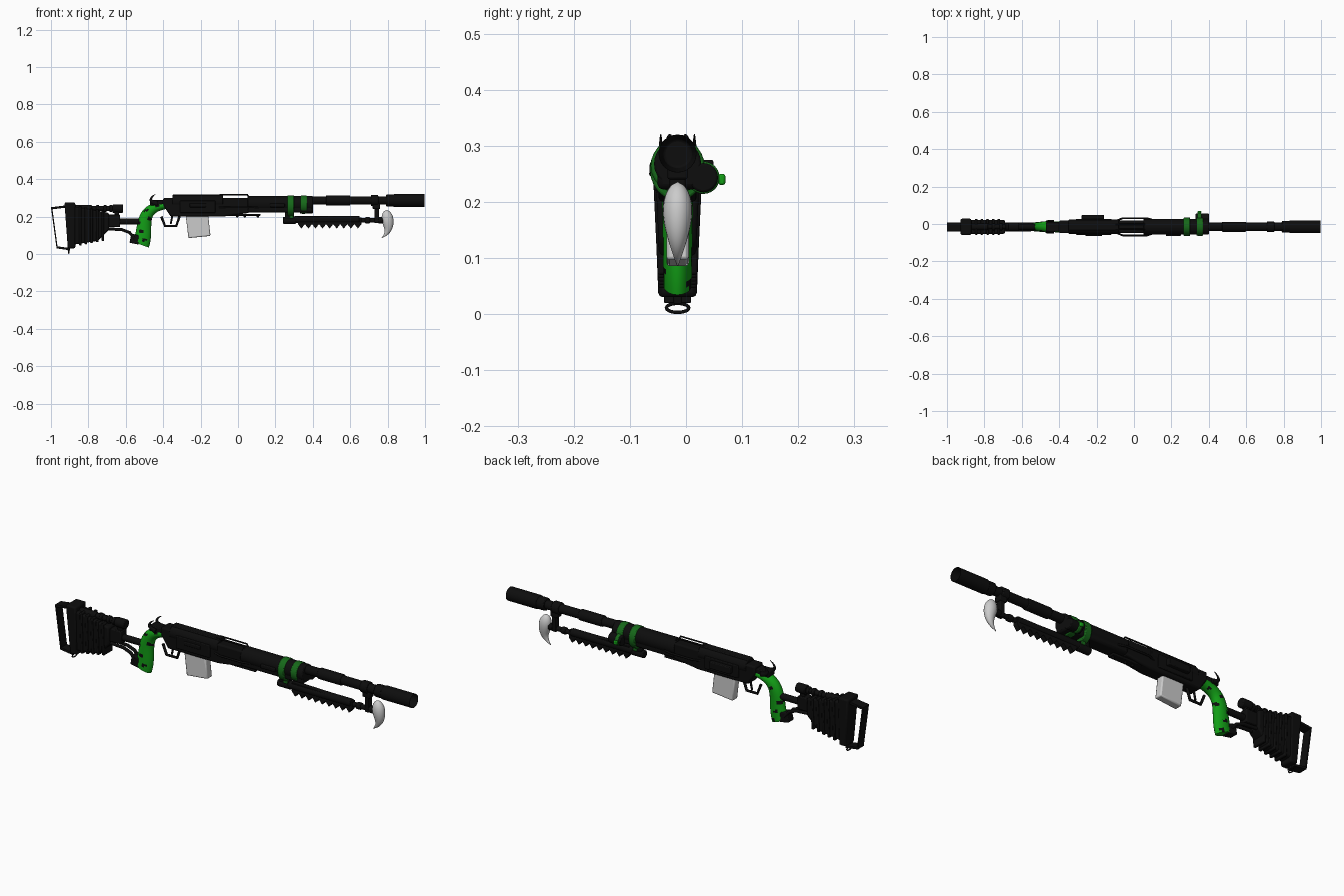
import bpy
import bmesh
import math
from mathutils import Vector, Matrix
from mathutils.geometry import interpolate_bezier

default_cube = bpy.data.objects.get("Cube")
if default_cube:
    bpy.data.objects.remove(default_cube, do_unlink=True)


def material(name, red, green, blue):
    mat = bpy.data.materials.new(name)
    mat.use_nodes = True
    mat.diffuse_color = (red, green, blue, 1)
    mat.node_tree.nodes["Principled BSDF"].inputs["Base Color"].default_value = mat.diffuse_color
    return mat


BLACK = material("matte black", 0.004, 0.004, 0.004)
GREEN = material("bright green", 0.006, 0.34, 0.008)
DARK_GREEN = material("dark green", 0.008, 0.14, 0.01)
GREY = material("light grey", 0.6, 0.6, 0.6)

# Shared axes: centre plane, barrel, lower bar and cheek tube
MIDDLE = -0.015
BARREL_Z = 0.286
BAR_Z = 0.18
CHEEK_Z = 0.243


def finish(name, bm, materials, bevel=0):
    bmesh.ops.recalc_face_normals(bm, faces=bm.faces)
    mesh = bpy.data.meshes.new(name)
    bm.to_mesh(mesh)
    bm.free()
    part = bpy.data.objects.new(name, mesh)
    bpy.context.collection.objects.link(part)
    for mat in materials:
        mesh.materials.append(mat)
    if bevel:
        modifier = part.modifiers.new("Bevel", "BEVEL")
        modifier.width, modifier.segments = bevel, 2
    bpy.ops.object.select_all(action="DESELECT")
    part.select_set(True)
    bpy.context.view_layer.objects.active = part
    bpy.ops.object.shade_smooth_by_angle(angle=math.radians(40))


def skin(bm, rings):
    """Join rings of vertices with quads and cap both ends."""
    for ring, following in zip(rings, rings[1:]):
        for k in range(len(ring)):
            bm.faces.new((ring[k - 1], ring[k], following[k], following[k - 1]))
    bm.faces.new(rings[0])
    return bm.faces.new(rings[-1])


def prism(name, outline, half_width, mat=BLACK, bevel=0.004, y=0, taper=lambda z: 1):
    """Side outline (x, z) extruded across the width."""
    bm = bmesh.new()
    skin(bm, [[bm.verts.new((x, MIDDLE + y + side * half_width * taper(z), z)) for x, z in outline]
              for side in (-1, 1)])
    finish(name, bm, [mat], bevel)


def box(name, back, front, bottom, top, half_width, mat=BLACK, bevel=0.004, y=0):
    outline = [(back, bottom), (front, bottom), (front, top), (back, top)]
    prism(name, outline, half_width, mat, bevel, y)


def rod(name, back, front, radius, z, mat=BLACK, y=0, wide=1, bore=False):
    """Round bar running lengthwise, with softened ends."""
    bm = bmesh.new()
    angles = [math.tau * k / 24 for k in range(24)]
    cap = skin(bm, [[bm.verts.new((x, MIDDLE + y + wide * radius * math.cos(a), z + radius * math.sin(a)))
                     for a in angles] for x in (back, front)])
    if bore:
        bmesh.ops.recalc_face_normals(bm, faces=bm.faces)
        bmesh.ops.inset_region(bm, faces=[cap], thickness=radius / 4)
        bmesh.ops.translate(bm, verts=cap.verts, vec=(-radius * 2, 0, 0))
    finish(name, bm, [mat], 0.004)


def loft(name, ends, handles, radius, half_width, materials, y=0, rule=None):
    """Oval section swept along a side curve; the sizes are functions of t."""
    bm = bmesh.new()
    start, end, lead, trail = [Vector((x, MIDDLE + y, z)) for x, z in (*ends, *handles)]
    points = interpolate_bezier(start, lead, trail, end, 36)
    across, rings = Vector((0, 1, 0)), []
    for i, point in enumerate(points):
        t = i / (len(points) - 1)
        along = points[min(i + 1, len(points) - 1)] - points[max(i - 1, 0)]
        normal = along.cross(across).normalized()
        angles = [math.tau * k / 20 for k in range(20)]
        rings.append([bm.verts.new(point + normal * radius(t) * math.cos(a)
                                   + across * half_width(t) * math.sin(a)) for a in angles])
    skin(bm, rings)
    if rule:
        for face in bm.faces:
            face.material_index = rule(face.calc_center_median())
    finish(name, bm, materials)


def tube(name, points, radius, closed=False):
    curve = bpy.data.curves.new(name, "CURVE")
    curve.dimensions = "3D"
    curve.bevel_depth, curve.bevel_resolution, curve.use_fill_caps = radius, 2, True
    spline = curve.splines.new("POLY")
    spline.points.add(len(points) - 1)
    for target, (x, y, z) in zip(spline.points, points):
        target.co = (x, MIDDLE + y, z, 1)
    spline.use_cyclic_u = closed
    curve.materials.append(BLACK)
    bpy.context.collection.objects.link(bpy.data.objects.new(name, curve))


# Barrel with collars and hollow muzzle tube
rod("barrel", 0.05, 0.84, 0.022, BARREL_Z)
rod("long_collar", 0.47, 0.6, 0.027, BARREL_Z)
rod("short_collar", 0.71, 0.75, 0.029, BARREL_Z)
rod("muzzle_neck", 0.79, 0.84, 0.031, BARREL_Z)
rod("muzzle_tube", 0.83, 1, 0.034, BARREL_Z, bore=True)

# Handguard, green bands and the lamp on the left side
rod("handguard", 0.05, 0.4, 0.042, 0.268)
box("handguard_lower", 0.05, 0.4, 0.222, 0.26, 0.036, bevel=0.01)
rod("wide_band", 0.265, 0.3, 0.056, 0.258, DARK_GREEN, wide=0.88)
box("band_foot", 0.275, 0.297, 0.19, 0.22, 0.018, DARK_GREEN)
rod("front_band", 0.335, 0.37, 0.048, 0.264, DARK_GREEN)
rod("side_lamp", 0.33, 0.4, 0.026, CHEEK_Z, y=0.046)
rod("lamp_band", 0.34, 0.36, 0.029, CHEEK_Z, DARK_GREEN, y=0.046)
box("lamp_knob", 0.34, 0.36, 0.23, 0.25, 0.006, GREEN, y=0.079)
box("side_switch", 0.17, 0.25, 0.25, 0.27, 0.008, y=-0.042)

# Receiver with top cover, rails and side details
prism("receiver", [(-0.4, 0.26), (-0.36, 0.2), (-0.08, 0.2), (0.06, 0.22),
                   (0.06, 0.3), (-0.4, 0.3)], 0.034, bevel=0.008)
rod("receiver_dome", -0.35, -0.08, 0.038, 0.28)
box("top_cover", -0.35, -0.08, 0.29, 0.318, 0.02)
box("lower_rail", -0.08, 0.12, 0.204, 0.215, 0.02)
box("sight_block", -0.47, -0.34, 0.26, 0.288, 0.026)
box("bolt_housing", -0.28, -0.16, 0.24, 0.275, 0.012, y=0.052)
box("ejection_ridge", -0.26, -0.17, 0.25, 0.27, 0.005, y=-0.044)
for side in (-1, 1):
    tube("top_rod", [(x, side * 0.014, z) for x, z in ((-0.1, 0.317), (0.05, 0.317), (0.06, 0.3))], 0.004)
    tube("side_bow", [(x, side * y, 0.25) for x, y in
                      ((-0.1, 0.03), (-0.06, 0.046), (0.07, 0.046), (0.12, 0.03))], 0.005)
    box("side_plate", -0.31, -0.12, 0.22, 0.285, 0.006, y=side * 0.037)
    loft("sight_hook", [(-0.43, 0.27), (-0.44, 0.32)], [(-0.49, 0.28), (-0.46, 0.31)],
         lambda t: 0.012 - 0.011 * t, lambda t: 0.007 - 0.006 * t, [BLACK], side * 0.03)
for x in (-0.01, 0.03, 0.1):
    rod("rail_stud", x, x + 0.012, 0.007, 0.202)

# Magazine, leaning forward
prism("magazine", [(-0.28, 0.21), (-0.16, 0.21), (-0.147, 0.097), (-0.265, 0.085)], 0.02, GREY, 0.006)

# Trigger and guard
tube("trigger_guard", [(x, 0, z) for x, z in ((-0.41, 0.2), (-0.39, 0.15), (-0.33, 0.15), (-0.31, 0.21))], 0.007)
tube("trigger", [(-0.35, 0, 0.21), (-0.36, 0, 0.16)], 0.005)


# Grip with dark mottling
def mottled(centre):
    wave = math.sin(90 * centre.x + 35 * centre.z) + math.sin(120 * centre.z - 40 * centre.x + 60 * centre.y)
    at_heel = centre.x < -0.535 and centre.z < 0.1
    return int(wave > 1.45 or at_heel)


loft("grip", [(-0.33, 0.26), (-0.52, 0.05)], [(-0.55, 0.27), (-0.48, 0.15)],
     lambda t: 0.01 + 0.036 * t ** 0.6, lambda t: 0.03 - 0.005 * t, [GREEN, BLACK], rule=mottled)
prism("grip_heel", [(-0.58, 0.06), (-0.53, 0.05), (-0.53, 0.1), (-0.57, 0.11)], 0.022)

# Struts joining grip and stock
rod("main_strut", -0.69, -0.5, 0.016, 0.173)
for side in (-1, 1):
    tube("lower_strut", [(x, side * 0.016, z) for x, z in
                         ((-0.7, 0.135), (-0.62, 0.13), (-0.58, 0.115), (-0.55, 0.08))], 0.008)


# Ribbed stock, narrower toward its lower edge
def stock_taper(z):
    return min(1, 0.74 + 1.2 * z)


prism("stock_body", [(-0.88, 0.05), (-0.75, 0.07), (-0.69, 0.13), (-0.69, 0.22), (-0.88, 0.255)],
      0.038, bevel=0.008, taper=stock_taper)
box("stock_nose", -0.7, -0.63, 0.145, 0.21, 0.024)
prism("butt_plate", [(-0.91, 0.03), (-0.87, 0.03), (-0.87, 0.276), (-0.928, 0.276)],
      0.044, bevel=0.008, taper=stock_taper)
for i in range(5):
    rib, shrink = -0.85 + 0.03 * i, 0.006 * i
    bottom, top = 0.046 + shrink, 0.256 - shrink
    prism("stock_rib", [(rib, bottom), (rib + 0.014, bottom), (rib + 0.014, top), (rib, top)],
          0.043, taper=stock_taper)

# Flat strap looped behind the butt plate
strap = [Vector(p) for p in ((-0.92, 0.26), (-1, 0.25), (-0.97, 0.03), (-0.9, 0.02))]
strap_centre = Vector((-0.92, 0.14))
inner = [p.lerp(strap_centre, 0.1) for p in reversed(strap)]
prism("butt_strap", strap + inner, 0.024, bevel=0.001)

# Cheek tube with rings and adjusting knob
rod("cheek_sleeve", -0.88, -0.78, 0.018, CHEEK_Z)
rod("cheek_tube", -0.8, -0.62, 0.013, CHEEK_Z)
for x in (-0.75, -0.71, -0.68):
    rod("tube_ring", x - 0.008, x + 0.008, 0.019, CHEEK_Z)
rod("adjust_knob", -0.67, -0.615, 0.023, CHEEK_Z)
box("cheek_post", -0.66, -0.635, 0.19, 0.24, 0.012)

# Sling loop under the stock
loop_angles = [math.tau * k / 20 for k in range(20)]
tube("sling_loop", [(-0.905, 0.02 * math.cos(a), 0.011 + 0.008 * math.sin(a)) for a in loop_angles], 0.003, True)
box("sling_stud", -0.912, -0.898, 0.018, 0.04, 0.007, bevel=0.002)

# Toothed bar below the barrel
teeth, saw_back, saw_front = 9, 0.32, 0.66
pitch = (saw_front - saw_back) / teeth
saw_outline = [(saw_front, 0.196), (saw_back, 0.204), (saw_back, 0.16)]
for i in range(teeth):
    saw_outline += [(saw_back + (i + 0.5) * pitch, 0.136), (saw_back + (i + 1) * pitch, 0.16)]
prism("saw_bar", saw_outline, 0.013, bevel=0.002)
rod("bar_sleeve", 0.3, 0.65, 0.019, 0.184)
rod("rear_socket", 0.24, 0.31, 0.019, BAR_Z)
rod("front_rod", 0.64, 0.78, 0.012, BAR_Z)
for x in (0.68, 0.75):
    rod("rod_collar", x, x + 0.025, 0.017, BAR_Z)
box("rear_hanger", 0.25, 0.3, 0.18, 0.235, 0.014)
box("front_bracket", 0.73, 0.755, 0.165, 0.27, 0.014)
box("bracket_clamp", 0.72, 0.76, 0.24, 0.27, 0.018)

# Curved claw at the tip of the bar
loft("claw", [(0.797, 0.235), (0.768, 0.086)], [(0.79, 0.18), (0.83, 0.13)],
     lambda t: 0.001 + 0.03 * math.sin(math.pi * t ** 0.6),
     lambda t: 0.001 + 0.025 * math.sin(math.pi * t ** 0.6), [GREY])
